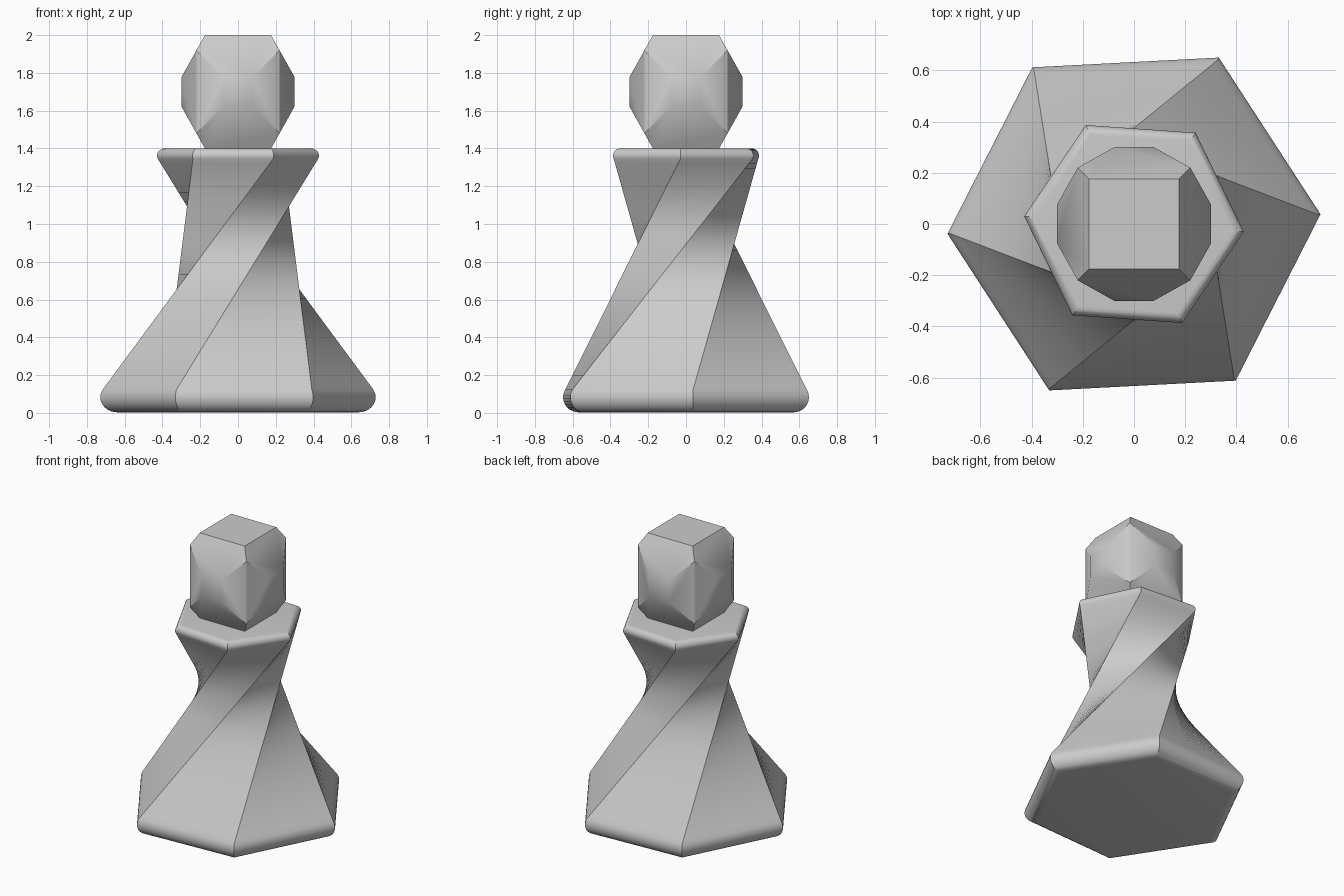
import bpy, bmesh
from math import radians, sin, cos
from mathutils import Vector

cube = bpy.data.objects.get("Cube")
if cube:
    bpy.data.objects.remove(cube, do_unlink=True)

# One plain grey for the whole piece
grey = bpy.data.materials.new("plain_grey")
grey.use_nodes = True
COLOUR = (0.6, 0.6, 0.6, 1)
grey.diffuse_color = COLOUR
grey.node_tree.nodes["Principled BSDF"].inputs["Base Color"].default_value = COLOUR


def finish(bm, name, angle):
    bmesh.ops.recalc_face_normals(bm, faces=bm.faces)
    mesh = bpy.data.meshes.new(name)
    bm.to_mesh(mesh)
    bm.free()
    mesh.materials.append(grey)
    mesh.shade_smooth()
    mesh.set_sharp_from_angle(angle=radians(angle))
    obj = bpy.data.objects.new(name, mesh)
    bpy.context.collection.objects.link(obj)
    return obj


SIDES = 6


def hexagon(radius, z, turn):
    angles = [radians(turn + i * 360 / SIDES) for i in range(SIDES)]
    return [Vector((radius * cos(a), radius * sin(a), z)) for a in angles]


def rounded_rim(radius, z, bulge, rise, start, end, turn, steps=10):
    rings = []
    for i in range(steps + 1):
        a = radians(start + (end - start) * i / steps)
        rings.append(hexagon(radius + bulge * cos(a), z + rise * sin(a), turn))
    return rings


# Twisted body: rounded hexagon rims joined by straight ruled edges
base_rim = rounded_rim(0.64, 0.083, 0.09, 0.08, -90, 30, 3)
top_rim = rounded_rim(0.387, 1.362, 0.043, 0.038, -25, 90, 116)
STEPS = 48
waist = [[a.lerp(b, i / STEPS) for a, b in zip(base_rim[-1], top_rim[0])]
         for i in range(1, STEPS)]

bm = bmesh.new()
rings = [[bm.verts.new(p) for p in ring] for ring in base_rim + waist + top_rim]
for low, high in zip(rings, rings[1:]):
    for i in range(SIDES):
        j = (i + 1) % SIDES
        bm.faces.new((low[i], low[j], high[j], high[i]))
bm.faces.new(rings[0])
bm.faces.new(rings[-1])
finish(bm, "twisted_body", 25)

# Faceted head: large top and bottom squares, small side squares, pulled corners
HALF, CAP, SMALL, CORNER = 0.3, 0.175, 0.077, 0.22
bm = bmesh.new()
for a in (-1, 1):
    for b in (-1, 1):
        for c in (-1, 1):
            for p in ((a * CAP, b * CAP, c * HALF),
                      (a * HALF, b * SMALL, c * SMALL),
                      (a * SMALL, b * HALF, c * SMALL),
                      (a * CORNER, b * CORNER, c * CORNER)):
                bm.verts.new(p)
bmesh.ops.convex_hull(bm, input=bm.verts)
bmesh.ops.dissolve_limit(bm, angle_limit=radians(4), verts=bm.verts, edges=bm.edges)
head = finish(bm, "faceted_head", 29.9)
head.location.z = 1.7
